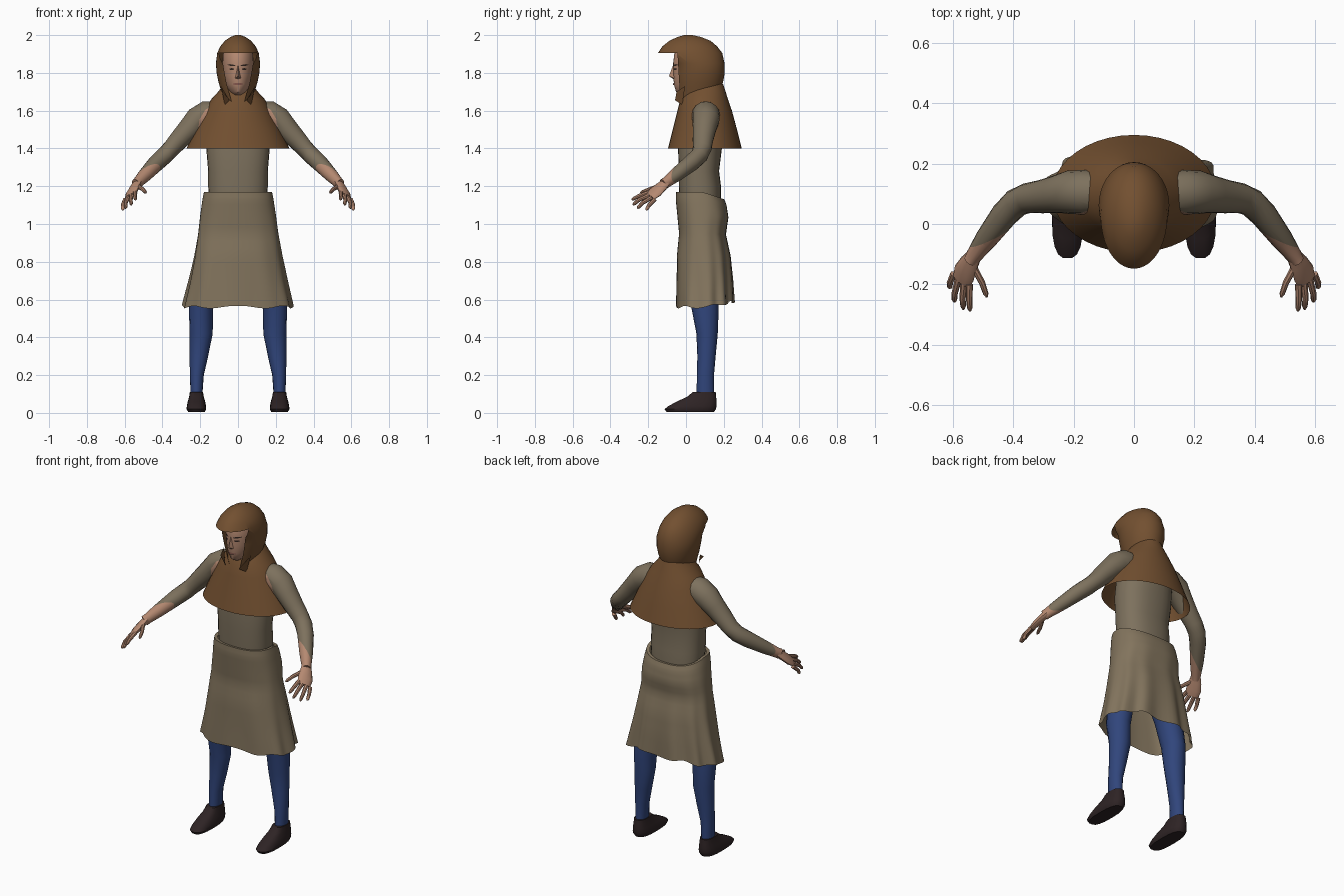
import bpy, bmesh, math
from mathutils import Vector

if "Cube" in bpy.data.objects:
    bpy.data.objects.remove(bpy.data.objects["Cube"])

def material(name, rgb):
    m = bpy.data.materials.new(name)
    m.diffuse_color = (*rgb, 1)
    m.use_nodes = True
    m.node_tree.nodes["Principled BSDF"].inputs["Base Color"].default_value = m.diffuse_color
    return m

HOOD = material("brown_wool", (0.17, 0.08, 0.03))
SHIRT = material("grey_linen", (0.205, 0.165, 0.11))
SKIRT = material("tan_linen", (0.225, 0.175, 0.11))
BLUE = material("blue_hose", (0.03, 0.06, 0.2))
SHOE = material("dark_leather", (0.027, 0.017, 0.018))
SKIN = material("skin", (0.46, 0.25, 0.165))
DARK = material("dark_hair", (0.03, 0.018, 0.014))
LIP = material("lips", (0.22, 0.09, 0.07))

def finish(bm, name, mats, mirror=False, angle=40):
    bmesh.ops.recalc_face_normals(bm, faces=bm.faces)
    me = bpy.data.meshes.new(name)
    bm.to_mesh(me)
    bm.free()
    for m in mats:
        me.materials.append(m)
    ob = bpy.data.objects.new(name, me)
    bpy.context.collection.objects.link(ob)
    if mirror:
        mod = ob.modifiers.new("mirror", 'MIRROR')
        mod.use_clip = False
        mod.use_mirror_merge = False
    bpy.ops.object.select_all(action='DESELECT')
    ob.select_set(True)
    bpy.context.view_layer.objects.active = ob
    bpy.ops.object.shade_smooth_by_angle(angle=math.radians(angle))
    return ob

def skin_rings(bm, rings, caps=(True, True)):
    vs = [[bm.verts.new(p) for p in r] for r in rings]
    n = len(vs[0])
    for a, b in zip(vs, vs[1:]):
        for i in range(n):
            bm.faces.new((a[i], a[(i + 1) % n], b[(i + 1) % n], b[i]))
    if caps[0]:
        bm.faces.new(vs[0][::-1])
    if caps[1]:
        bm.faces.new(vs[-1])

def refine(rows, steps):
    out = []
    for a, b in zip(rows, rows[1:]):
        out += [tuple(p + (q - p) * k / steps for p, q in zip(a, b)) for k in range(steps)]
    return out + [rows[-1]]

def loft(rows, n=28, caps=(True, True), power=1.0, fold=None):
    """Horizontal rings: rows of (z, front y, back y, half width, centre x)."""
    bm = bmesh.new()
    rings = []
    for z, yf, yb, rx, *cx in rows:
        ring = []
        for i in range(n):
            t = 2 * math.pi * i / n
            c, s = math.cos(t), math.sin(t)
            p = Vector(((cx[0] if cx else 0) + rx * math.copysign(abs(c) ** power, c),
                        (yf + yb) / 2 + (yb - yf) / 2 * math.copysign(abs(s) ** power, s), z))
            ring.append(fold(p, t) if fold else p)
        rings.append(ring)
    skin_rings(bm, rings, caps)
    return bm

def tube(bm, pts, radii, side, n=12):
    """Elliptical tube along points; radii are (along side, across)."""
    pts = [Vector(p) for p in pts]
    rings = []
    for i, p in enumerate(pts):
        t = (pts[min(i + 1, len(pts) - 1)] - pts[max(i - 1, 0)]).normalized()
        u = Vector(side)
        u = (u - t * u.dot(t)).normalized()
        v = t.cross(u)
        a, b = radii[i]
        rings.append([p + u * a * math.cos(2 * math.pi * k / n) + v * b * math.sin(2 * math.pi * k / n)
                      for k in range(n)])
    skin_rings(bm, rings)

# hood: egg-shaped shell with a face opening below the brim
bm = loft([(1.64, -.04, .15, .07), (1.70, -.052, .178, .088), (1.75, -.062, .196, .103),
           (1.80, -.07, .205, .113), (1.85, -.08, .204, .117), (1.905, -.148, .192, .11),
           (1.94, -.125, .165, .094), (1.97, -.088, .13, .069), (1.99, -.045, .08, .04),
           (2.0, -.01, .035, .014)], n=40, caps=(False, True))
low = [f for f in bm.faces if f.calc_center_median().z < 1.905]
geom = low + list({e for f in low for e in f.edges}) + list({v for f in low for v in f.verts})
bmesh.ops.bisect_plane(bm, geom=geom, plane_co=(0, -.042, 1.85), plane_no=(0, -1, -.06))
cut = [f for f in bm.faces if f.calc_center_median().z < 1.904
       and (f.calc_center_median() - Vector((0, -.042, 1.85))).dot(Vector((0, -1, -.06))) > 0]
bmesh.ops.delete(bm, geom=cut, context='FACES')
finish(bm, "hood", [HOOD])

# shoulder cape: open flared cone
finish(loft([(1.4, -.095, .295, .272), (1.5, -.07, .27, .226), (1.6, -.045, .243, .176),
             (1.66, -.03, .222, .142), (1.70, -.01, .21, .105), (1.74, .02, .197, .075)],
            n=40, caps=(False, False)), "shoulder_cape", [HOOD])

# collar flaps beside the throat
bm = bmesh.new()
bm.faces.new([bm.verts.new(p) for p in ((.09, -.005, 1.73), (.083, -.05, 1.70), (.045, -.058, 1.655), (.07, -.02, 1.63))])
finish(bm, "collar_flap", [HOOD], mirror=True)

# torso shirt
finish(loft([(1.08, -.03, .185, .15), (1.2, -.038, .185, .158), (1.28, -.038, .175, .158),
             (1.4, -.042, .19, .168), (1.5, -.03, .2, .165), (1.6, .0, .18, .12),
             (1.66, .03, .14, .06)], power=.85), "shirt", [SHIRT])

# skirt with folds that deepen to the hem, mostly at sides and back
def drape(p, t):
    d = min(1, max(0, (1.17 - p.z) / .61))
    back = max(0, math.sin(t))
    amp = d ** 1.5 * (.012 + .05 * max(0, math.sin(t) + .45) / 1.45)
    k = 1 + amp * math.sin(11 * t + .8) + .012 * d * math.sin(5 * t + 9 * p.z)
    p.x *= k
    p.y = .09 + (p.y - .09) * k
    p.z += d ** 3 * (.028 * back + .007 * math.sin(7 * t)) - .04 * back * (1 - d) ** 4
    return p

finish(loft(refine([(.56, -.052, .25, .29), (.70, -.05, .245, .258), (.83, -.048, .235, .232),
                    (.95, -.036, .212, .212), (1.05, -.046, .225, .2), (1.13, -.054, .215, .188),
                    (1.17, -.052, .203, .18), (1.168, -.036, .187, .162)], 3),
            n=88, caps=(False, False), power=.82, fold=drape), "skirt", [SKIRT], angle=60)

# legs and hips
finish(loft([(.08, .055, .15, .03, .22), (.2, .058, .148, .037, .218), (.3, .06, .157, .049, .207),
             (.42, .055, .168, .061, .195), (.55, .03, .173, .064, .196), (.7, .01, .17, .074, .172),
             (.88, -.01, .18, .085, .11), (1.0, -.01, .18, .07, .08)], n=16),
       "leg", [BLUE], mirror=True)
finish(loft([(.84, .03, .15, .08), (.9, -.01, .185, .16), (1.1, -.025, .18, .15)]), "hips", [BLUE])

# shoes
finish(loft([(.005, -.105, .15, .044, .22), (.02, -.115, .16, .052, .22), (.036, -.095, .163, .051, .22),
             (.06, -.05, .164, .046, .22), (.085, .005, .16, .039, .22), (.11, .035, .158, .035, .22)],
            n=18, power=.75), "shoe", [SHOE], mirror=True)

# arms: sleeve ends on a slanted cut, bare skin beyond it
bm = bmesh.new()
tube(bm, [(.12, .105, 1.58), (.165, .105, 1.578), (.215, .105, 1.55), (.26, .098, 1.502), (.31, .09, 1.448),
          (.355, .085, 1.398), (.39, .07, 1.362), (.43, .03, 1.325), (.49, -.05, 1.262), (.53, -.105, 1.22),
          (.54, -.12, 1.21)],
     [(.07, .07), (.074, .074), (.07, .072), (.06, .062), (.053, .055), (.047, .05), (.046, .048),
      (.045, .045), (.037, .037), (.029, .027), (.03, .024)], (0, 0, 1), n=16)
co, no = Vector((.485, -.05, 1.27)), Vector((.51 - 1.6, -.68 - 1.2, -.53))
bmesh.ops.bisect_plane(bm, geom=bm.verts[:] + bm.edges[:] + bm.faces[:], plane_co=co, plane_no=no)
for f in bm.faces:
    f.material_index = int((f.calc_center_median() - co).dot(no) > 0)
finish(bm, "arm", [SHIRT, SKIN], mirror=True)

# hands: flattened palm, four fingers and thumb
spread = (.06, .045, -.035)
bm = bmesh.new()
tube(bm, [(.53, -.105, 1.22), (.547, -.133, 1.195), (.562, -.163, 1.168), (.572, -.19, 1.146)],
     [(.027, .022), (.036, .019), (.043, .018), (.037, .012)], spread, n=12)
for base, mid, tip in [((.545, -.2, 1.166), (.546, -.25, 1.148), (.543, -.288, 1.128)),
                       ((.563, -.193, 1.153), (.568, -.246, 1.13), (.565, -.282, 1.1)),
                       ((.582, -.183, 1.14), (.594, -.23, 1.112), (.595, -.258, 1.082)),
                       ((.597, -.165, 1.13), (.61, -.195, 1.1), (.61, -.212, 1.073)),
                       ((.53, -.145, 1.2), (.503, -.195, 1.183), (.487, -.242, 1.165))]:
    b, m, t = Vector(base), Vector(mid), Vector(tip)
    tube(bm, [b, m, m.lerp(t, .75), t], [(.012, .012), (.0105, .0105), (.009, .009), (.004, .004)], spread, n=8)
finish(bm, "hand", [SKIN], mirror=True)

# head and neck
finish(loft([(1.58, .03, .14, .055), (1.67, .015, .14, .055), (1.688, -.035, .13, .032),
             (1.70, -.053, .14, .046), (1.74, -.064, .15, .066), (1.79, -.067, .16, .078),
             (1.85, -.068, .17, .082), (1.90, -.062, .17, .08), (1.94, -.04, .14, .065),
             (1.965, .0, .1, .03)], n=32), "head", [SKIN])

# nose
bm = bmesh.new()
v = [bm.verts.new(p) for p in ((0, -.068, 1.842), (0, -.09, 1.783), (.016, -.062, 1.772),
                               (-.016, -.062, 1.772), (0, -.068, 1.768))]
for i in ((0, 1, 2), (0, 3, 1), (1, 4, 2), (1, 3, 4)):
    bm.faces.new([v[k] for k in i])
finish(bm, "nose", [SKIN])

# thin curved plates for the brows, eyes and mouth
def face_plate(name, mat, x0, x1, z0, z1, rx, mirror, slope=0):
    bm = bmesh.new()
    cols = []
    for k in range(7):
        x = x0 + (x1 - x0) * k / 6
        y = .048 - .118 * math.sqrt(1 - (x / rx) ** 2)
        h = (z1 - z0) / 2 * (.35 + .65 * math.sin(math.pi * k / 6))
        z = (z0 + z1) / 2 + slope * (x - x0)
        cols.append([bm.verts.new((x, y, z - h)), bm.verts.new((x, y, z + h))])
    for a, b in zip(cols, cols[1:]):
        bm.faces.new((a[0], b[0], b[1], a[1]))
    finish(bm, name, [mat], mirror)

face_plate("eyebrow", DARK, .014, .055, 1.834, 1.843, .081, True, .12)
face_plate("eye", DARK, .02, .046, 1.815, 1.825, .08, True)
face_plate("mouth", LIP, -.027, .027, 1.735, 1.747, .066, False)
